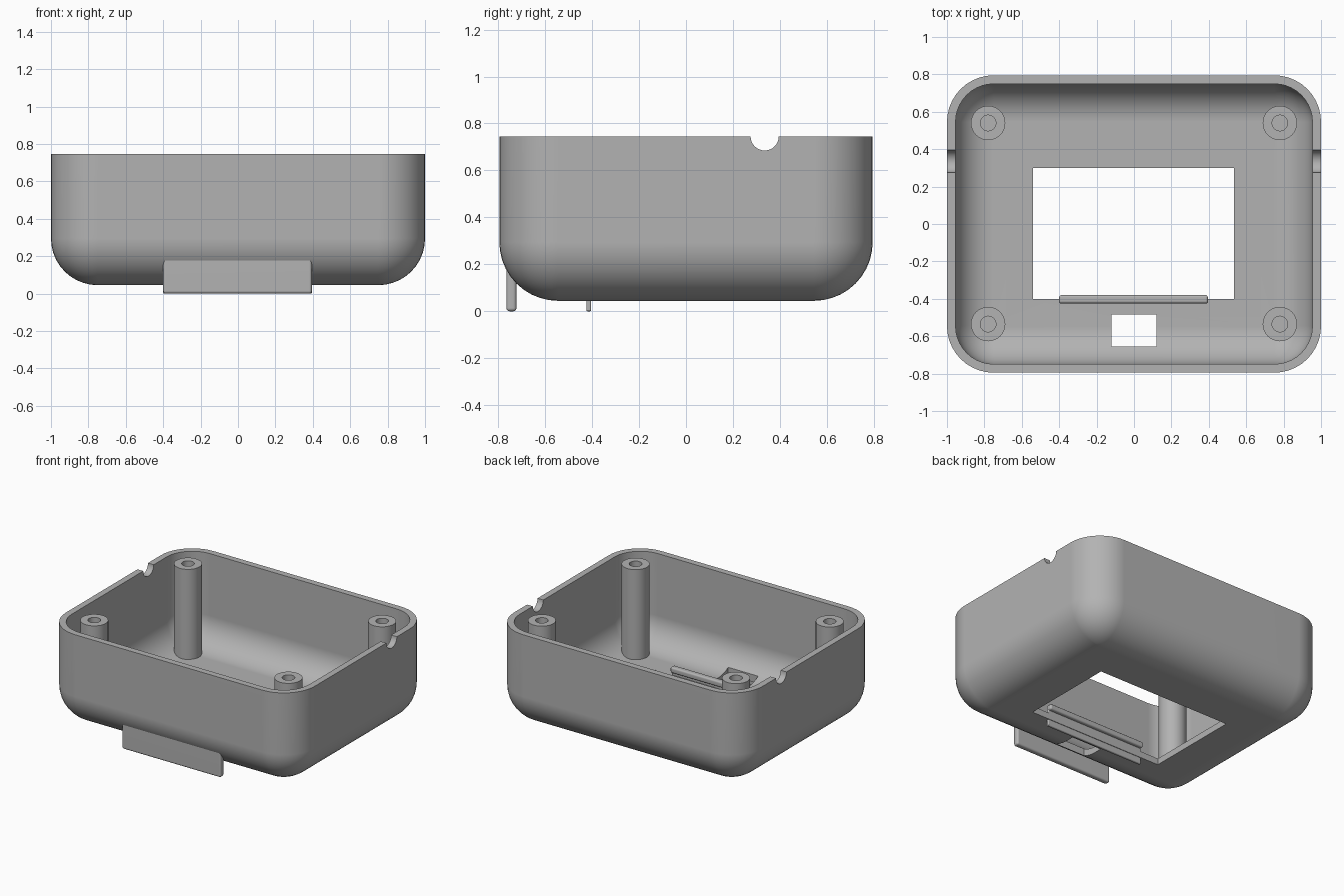
import bpy, bmesh
from math import sin, cos, pi, radians
from mathutils import Vector

cube = bpy.data.objects.get("Cube")
if cube:
    bpy.data.objects.remove(cube, do_unlink=True)

HX, HY, TOP, BASE, R, WALL = 1.0, 0.795, 0.745, 0.045, 0.25, 0.046
STEPS = 10

grey = bpy.data.materials.new("grey plastic")
grey.use_nodes = True
grey.diffuse_color = (0.45, 0.45, 0.45, 1)
grey.node_tree.nodes["Principled BSDF"].inputs["Base Color"].default_value = grey.diffuse_color


def make(name, bm):
    bmesh.ops.remove_doubles(bm, verts=bm.verts, dist=0.0005)
    bmesh.ops.recalc_face_normals(bm, faces=bm.faces)
    mesh = bpy.data.meshes.new(name)
    bm.to_mesh(mesh)
    bm.free()
    mesh.materials.append(grey)
    ob = bpy.data.objects.new(name, mesh)
    bpy.context.collection.objects.link(ob)
    return ob


def activate(ob):
    bpy.ops.object.select_all(action='DESELECT')
    ob.select_set(True)
    bpy.context.view_layer.objects.active = ob


def smooth(ob):
    activate(ob)
    bpy.ops.object.shade_smooth_by_angle(angle=radians(30))
    mod = ob.modifiers.new("Even normals", 'WEIGHTED_NORMAL')
    mod.keep_sharp = True


def box(name, x, y, z, bevel=0.0):
    bm = bmesh.new()
    bmesh.ops.create_cube(bm, size=1)
    for v in bm.verts:
        v.co = Vector([a + (b - a) * (c + 0.5) for c, (a, b) in zip(v.co, (x, y, z))])
    if bevel:
        bmesh.ops.bevel(bm, geom=bm.edges[:], offset=bevel, segments=3,
                        profile=0.5, affect='EDGES')
    return make(name, bm)


def bridge(bm, a, b):
    n = len(a)
    for i in range(n):
        bm.faces.new((a[i], a[(i + 1) % n], b[(i + 1) % n], b[i]))


def rounded_ring(bm, radius, z):
    """Rounded rectangle whose corner centres stay put."""
    ring = []
    for k, (sx, sy) in enumerate(((1, 1), (-1, 1), (-1, -1), (1, -1))):
        for i in range(STEPS + 1):
            a = (k + i / STEPS) * pi / 2
            ring.append(bm.verts.new((sx * (HX - R) + radius * cos(a),
                                      sy * (HY - R) + radius * sin(a), z)))
    return ring


def cut(ob, cutter):
    mod = ob.modifiers.new("Cut", 'BOOLEAN')
    mod.operation, mod.solver, mod.object = 'DIFFERENCE', 'EXACT', cutter
    activate(ob)
    bpy.ops.object.modifier_apply(modifier=mod.name)
    bpy.data.objects.remove(cutter, do_unlink=True)


# Tray shell: outside from floor to rim, then inside back down to the floor
bm = bmesh.new()
angles = [i / STEPS * pi / 2 for i in range(STEPS + 1)]
levels = [(max(R * sin(a), 0.002), BASE + R * (1 - cos(a))) for a in angles]
levels += [(R, TOP), (R - WALL, TOP)]
r = R - WALL
levels += [(max(r * sin(a), 0.002), BASE + R - r * cos(a)) for a in reversed(angles)]
rings = [rounded_ring(bm, *lv) for lv in levels]
for a, b in zip(rings, rings[1:]):
    bridge(bm, a, b)
bm.faces.new(rings[0])
bm.faces.new(rings[-1])
shell = make("tray_shell", bm)

# Floor openings
cut(shell, box("window_cutter", (-0.54, 0.535), (-0.40, 0.30), (-0.1, 0.25)))
cut(shell, box("slot_cutter", (-0.12, 0.12), (-0.655, -0.485), (-0.1, 0.3)))

# Round cable notches through both side rims
bm = bmesh.new()
bmesh.ops.create_cone(bm, cap_ends=True, segments=32, radius1=0.06, radius2=0.06, depth=3)
for v in bm.verts:
    v.co = Vector((v.co.z, v.co.x + 0.335, v.co.y + TOP))
cut(shell, make("notch_cutter", bm))
smooth(shell)

# Screw posts with blind holes
SEG = 32
for sx, side in ((-1, "right"), (1, "left")):
    for y, end in ((-0.535, "front"), (0.54, "back")):
        bm = bmesh.new()
        rings = []
        for rad, z in ((0.092, 0.085), (0.092, TOP), (0.042, TOP), (0.042, 0.3)):
            rings.append([bm.verts.new((sx * 0.78 + rad * cos(2 * pi * i / SEG),
                                        y + rad * sin(2 * pi * i / SEG), z))
                          for i in range(SEG)])
        for a, b in zip(rings, rings[1:]):
            bridge(bm, a, b)
        bm.faces.new(rings[0])
        bm.faces.new(rings[-1])
        smooth(make(f"screw_post_{end}_{side}", bm))

# Hanging tab at the front and hooked clip at the window edge
smooth(box("front_tab", (-0.4, 0.395), (-0.765, -0.722), (0, 0.205), 0.014))
smooth(box("clip_plate", (-0.4, 0.395), (-0.424, -0.404), (0, 0.15), 0.006))
smooth(box("clip_lip", (-0.4, 0.395), (-0.424, -0.38), (0.115, 0.157), 0.012))
